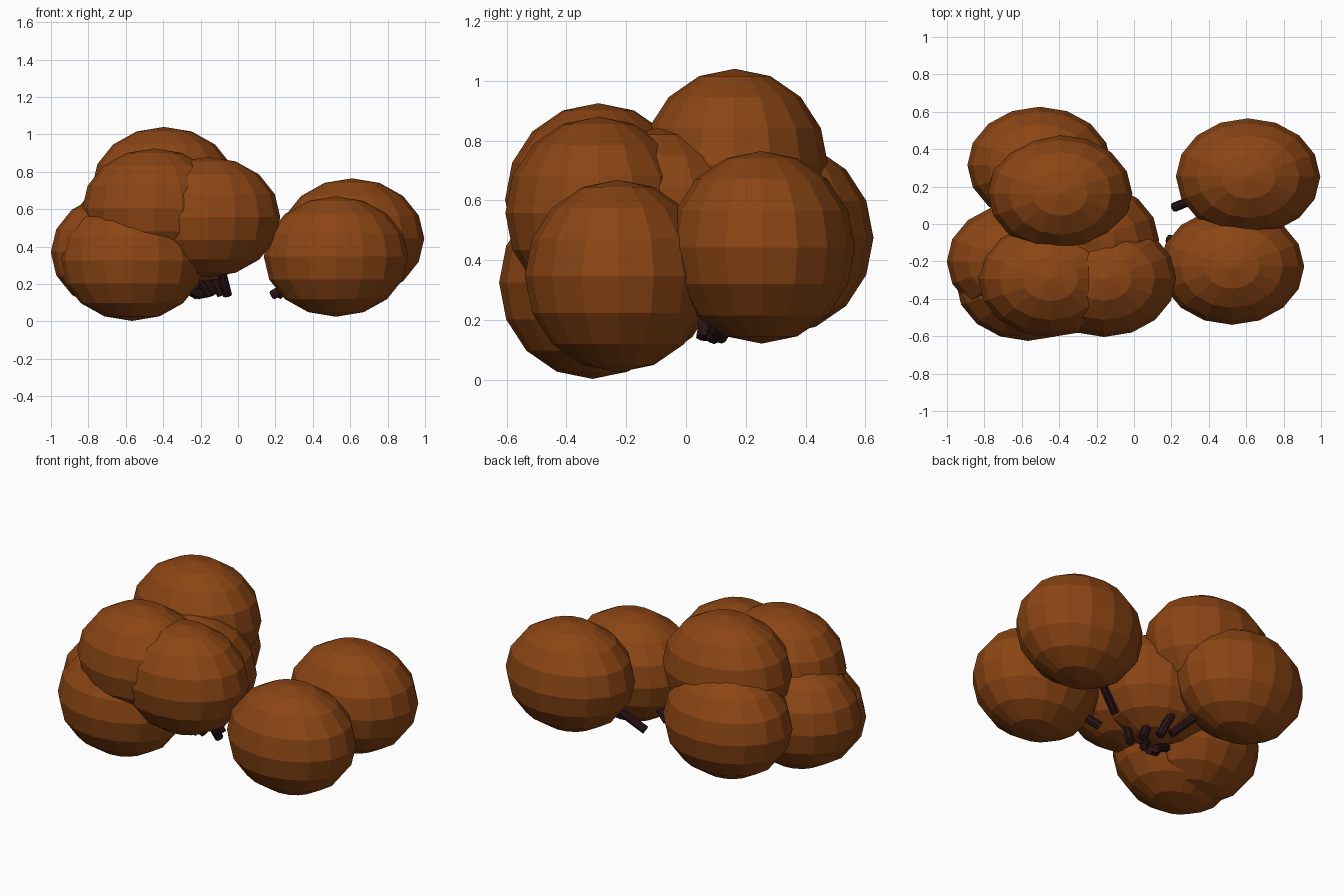
import bpy
from mathutils import Vector

if "Cube" in bpy.data.objects:
    bpy.data.objects.remove(bpy.data.objects["Cube"])


def material(name, rgb):
    m = bpy.data.materials.new(name)
    m.diffuse_color = (*rgb, 1)
    m.use_nodes = True
    m.node_tree.nodes["Principled BSDF"].inputs["Base Color"].default_value = m.diffuse_color
    return m


BROWN = material("rust brown", (0.258, 0.06, 0.007))
DARK = material("dark bark", (0.024, 0.007, 0.009))

# Centres of the leaf clumps
CLUMPS = [
    (0.61, 0.253, 0.443),
    (0.524, -0.227, 0.347),
    (-0.567, -0.313, 0.325),
    (-0.615, -0.20, 0.37),
    (-0.395, 0.163, 0.718),
    (-0.447, -0.293, 0.603),
    (-0.16, -0.292, 0.558),
    (-0.505, 0.315, 0.475),
    (-0.252, -0.085, 0.522),
]


def clump(i, centre):
    # Flat-shaded squashed ball
    bpy.ops.mesh.primitive_uv_sphere_add(segments=16, ring_count=8, radius=1, location=centre)
    ob = bpy.context.object
    ob.name = f"leaf_clump_{i}"
    ob.scale = (0.386, 0.312, 0.322)
    ob.data.materials.append(BROWN)


def branch(i, centre):
    # Short twig starting near the middle and running into its clump
    end = Vector(centre)
    start = Vector((end.x * 0.35, end.y * 0.35, 0.14))
    d = end - start
    bpy.ops.mesh.primitive_cylinder_add(vertices=8, radius=0.025, depth=d.length,
                                        location=(start + end) / 2)
    ob = bpy.context.object
    ob.name = f"branch_{i}"
    ob.rotation_euler = d.to_track_quat('Z', 'Y').to_euler()
    ob.data.materials.append(DARK)


for i, c in enumerate(CLUMPS, 1):
    clump(i, c)
    branch(i, c)
